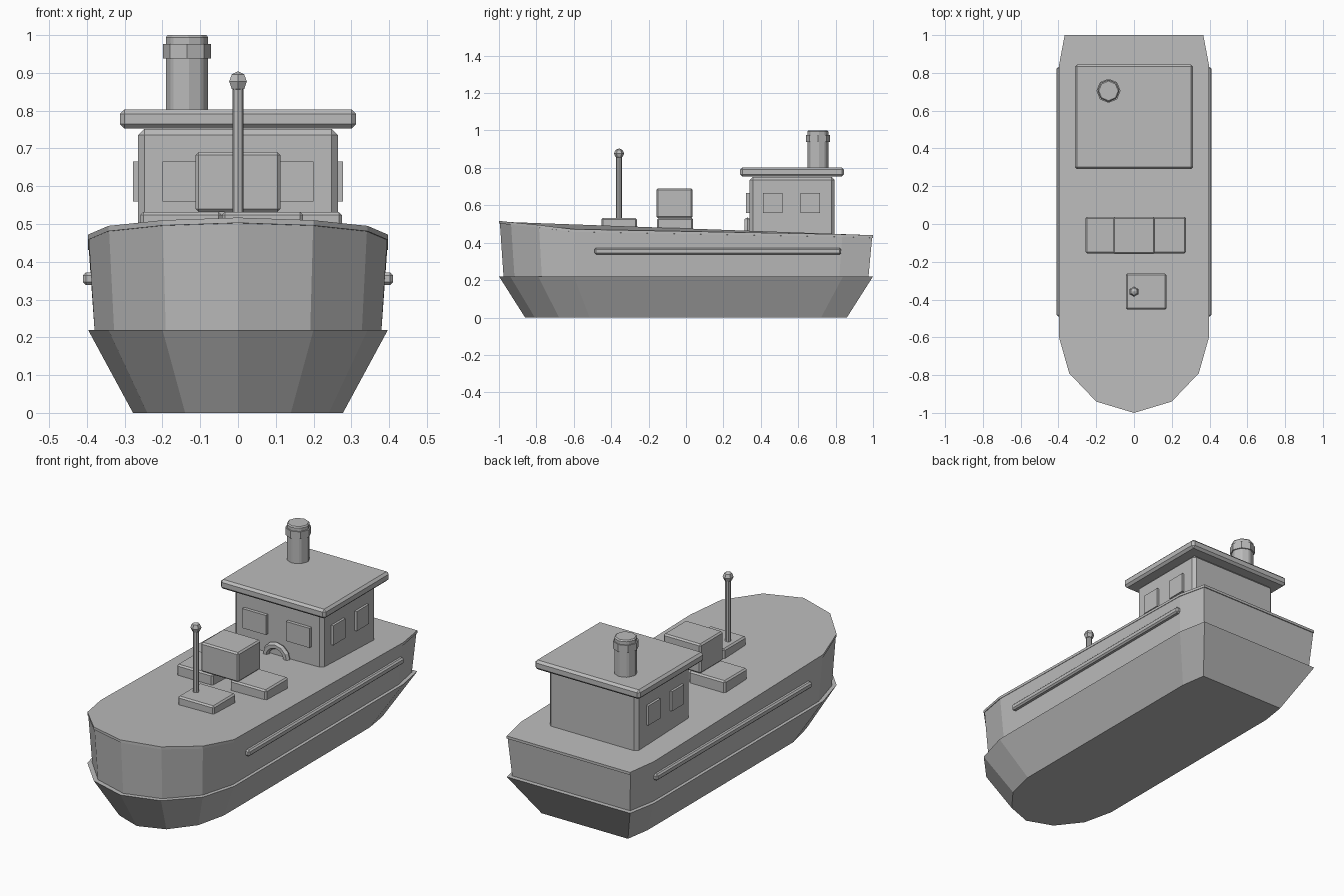
import bpy, bmesh, math
from mathutils import Matrix

if "Cube" in bpy.data.objects:
    bpy.data.objects.remove(bpy.data.objects["Cube"], do_unlink=True)

# One plain grey paint
grey = bpy.data.materials.new("plain_grey")
grey.use_nodes = True
GREY = (0.5, 0.5, 0.5, 1)
grey.diffuse_color = GREY
grey.node_tree.nodes["Principled BSDF"].inputs["Base Color"].default_value = GREY


def finish(name, bm, bevel=0):
    bmesh.ops.recalc_face_normals(bm, faces=bm.faces)
    mesh = bpy.data.meshes.new(name)
    bm.to_mesh(mesh)
    bm.free()
    obj = bpy.data.objects.new(name, mesh)
    bpy.context.collection.objects.link(obj)
    mesh.materials.append(grey)
    if bevel:
        mod = obj.modifiers.new("edge", 'BEVEL')
        mod.width = bevel
        mod.segments = 1
        mod.limit_method = 'ANGLE'
    return obj


def box(name, xs, ys, zs, bevel=0.008):
    bm = bmesh.new()
    bmesh.ops.create_cube(bm, size=1)
    for v in bm.verts:
        for i, (lo, hi) in enumerate((xs, ys, zs)):
            v.co[i] = lo if v.co[i] < 0 else hi
    return finish(name, bm, bevel)


def cylinder(name, x, y, zs, radius, sides, bevel=0):
    bm = bmesh.new()
    bmesh.ops.create_cone(bm, cap_ends=True, segments=sides, radius1=radius, radius2=radius,
                          depth=zs[1] - zs[0],
                          matrix=Matrix.Translation((x, y, sum(zs) / 2)))
    return finish(name, bm, bevel)


# Hull outline: half width, length position, deck edge height
half = [(0.2, -0.94, 0.51), (0.343, -0.79, 0.495), (0.397, -0.6, 0.472),
        (0.397, 0.84, 0.445), (0.367, 1.0, 0.44)]
outline = [(0, -1.0, 0.517)] + half + [(-x, y, z) for x, y, z in reversed(half)]


def loft(name, *rings):
    """Joins rings given as (x scale, y scale, height function)."""
    bm = bmesh.new()
    loops = [[bm.verts.new((x * sx, y * sy, height(z))) for x, y, z in outline]
             for sx, sy, height in rings]
    n = len(outline)
    for low, high in zip(loops, loops[1:]):
        for i in range(n):
            j = (i + 1) % n
            bm.faces.new((low[i], low[j], high[j], high[i]))
    bm.faces.new(loops[0][::-1])
    bm.faces.new(loops[-1])
    return finish(name, bm)


loft("lower_hull", (0.7, 0.86, lambda z: 0), (1, 1, lambda z: 0.22))
loft("upper_hull", (0.955, 0.975, lambda z: 0.21), (0.995, 0.995, lambda z: z - 0.012))
loft("deck", (1, 1, lambda z: z - 0.014), (1, 1, lambda z: z))

# Side fenders
for side, s in (("left", 1), ("right", -1)):
    xs = sorted((s * 0.36, s * 0.41))
    box(side + "_fender", xs, (-0.49, 0.83), (0.338, 0.372))

# Hatches, cargo box and mast
box("left_hatch", (0.06, 0.275), (-0.155, 0.038), (0.44, 0.532))
box("right_hatch", (-0.258, -0.043), (-0.155, 0.038), (0.44, 0.532))
box("mast_base", (-0.043, 0.172), (-0.453, -0.262), (0.44, 0.532))
box("cargo_box", (-0.112, 0.112), (-0.158, 0.036), (0.532, 0.69))
cylinder("mast", 0, -0.358, (0.52, 0.87), 0.015, 8)
bm = bmesh.new()
bmesh.ops.create_uvsphere(bm, u_segments=6, v_segments=4, radius=0.027,
                          matrix=Matrix.Translation((0, -0.358, 0.877)))
finish("mast_lamp", bm)

# Deckhouse and roof
box("deckhouse", (-0.265, 0.265), (0.34, 0.795), (0.42, 0.752), 0.017)
box("roof", (-0.313, 0.313), (0.29, 0.845), (0.753, 0.803), 0.012)

# Raised windows on the front and both sides
for side, s in (("left", 1), ("right", -1)):
    xs = sorted((s * 0.06, s * 0.2))
    box(side + "_front_window", xs, (0.322, 0.35), (0.56, 0.665), 0)
    xs = sorted((s * 0.25, s * 0.278))
    for place, y in (("fore", 0.413), ("aft", 0.613)):
        box(f"{side}_{place}_window", xs, (y, y + 0.103), (0.56, 0.665), 0)

# Half sunk ring in front of the deckhouse
bm = bmesh.new()
sides, tube = 12, 6
grid = []
for i in range(sides):
    a = math.tau * i / sides
    ring = []
    for j in range(tube):
        b = math.tau * j / tube
        r = 0.062 + 0.018 * math.cos(b)
        ring.append(bm.verts.new((r * math.cos(a), 0.328 + 0.018 * math.sin(b),
                                  0.455 + r * math.sin(a))))
    grid.append(ring)
for i in range(sides):
    for j in range(tube):
        k, m = (i + 1) % sides, (j + 1) % tube
        bm.faces.new((grid[i][j], grid[k][j], grid[k][m], grid[i][m]))
finish("life_ring", bm)

# Funnel with a raised band
cylinder("funnel", -0.135, 0.705, (0.79, 1.0), 0.058, 8, 0.006)
cylinder("funnel_band", -0.135, 0.705, (0.938, 0.977), 0.064, 8)
